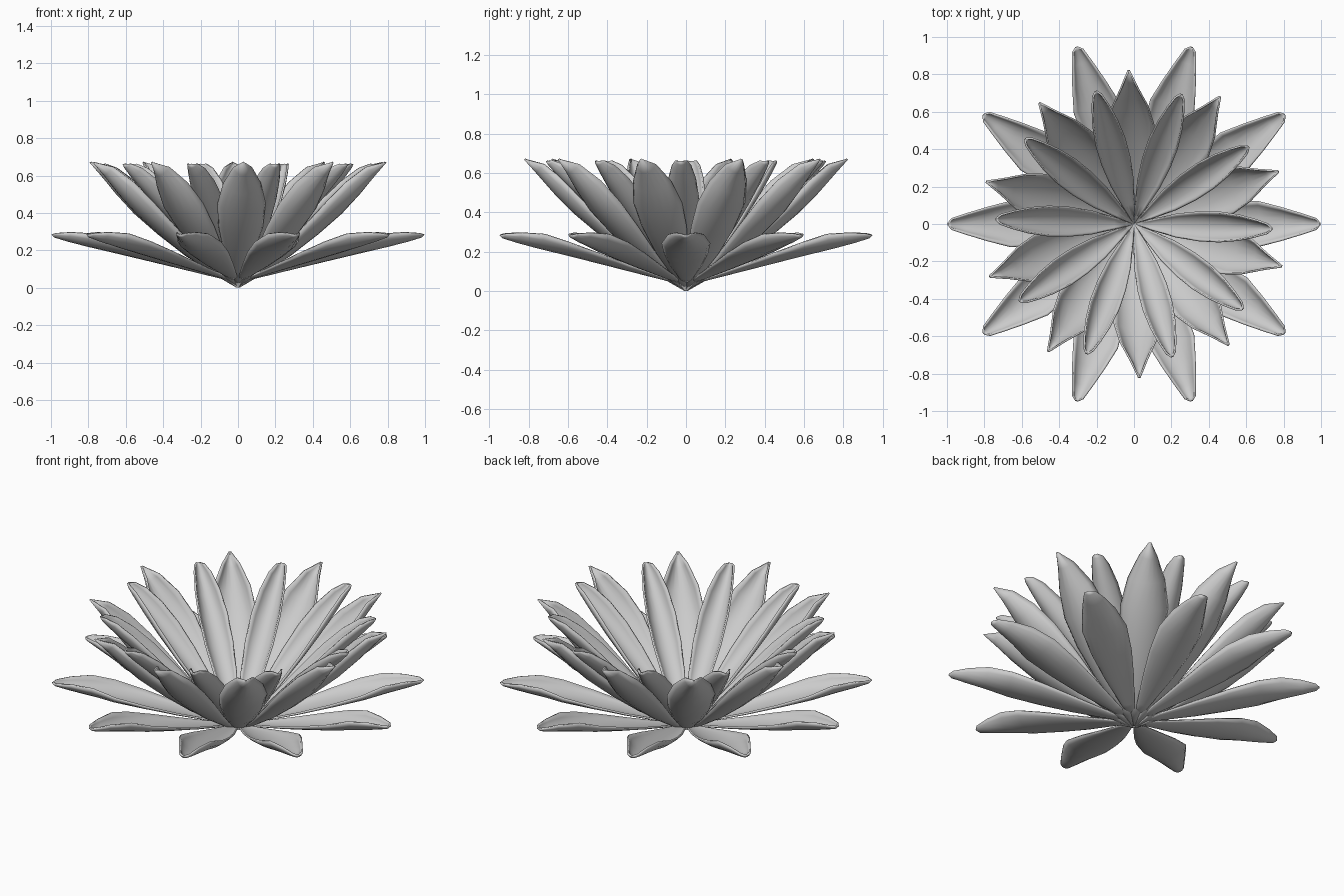
import bpy, bmesh, math
from mathutils import Matrix

if "Cube" in bpy.data.objects:
    bpy.data.objects.remove(bpy.data.objects["Cube"])

COLS = 8      # strips across one petal
COUNT = 10    # petals per ring


def petal_ring(name, tilt, start, rows):
    """Ring of cupped petals. Rows: distance along, half width, spine height, rim lift."""
    bm = bmesh.new()
    for k in range(COUNT):
        place = (Matrix.Rotation(math.radians(start + 360 / COUNT * k), 4, 'Z')
                 @ Matrix.Rotation(math.radians(-tilt), 4, 'Y'))
        grid = []
        for s, w, spine, lift in rows:
            line = []
            for j in range(COLS + 1):
                u = 2 * j / COLS - 1
                across = w * math.sin(u * 1.3) / math.sin(1.3)
                up = spine + lift * (1 - math.cos(u * 1.3)) / (1 - math.cos(1.3))
                line.append(bm.verts.new(place @ Matrix.Translation((s, across, up)).translation))
            grid.append(line)
        # weld each petal on its own so neighbours stay separate
        for a, b in zip(grid, grid[1:]):
            for j in range(COLS):
                bm.faces.new((a[j], b[j], b[j + 1], a[j + 1]))
        bmesh.ops.remove_doubles(bm, verts=[v for line in grid for v in line], dist=0.0005)
    for f in bm.faces:
        f.smooth = True
    mesh = bpy.data.meshes.new(name)
    bm.to_mesh(mesh)
    bm.free()
    obj = bpy.data.objects.new(name, mesh)
    bpy.context.collection.objects.link(obj)
    # thin sheet thickness
    mod = obj.modifiers.new("thickness", 'SOLIDIFY')
    mod.thickness = 0.01
    mod.offset = 0
    bpy.context.view_layer.objects.active = obj
    obj.select_set(True)
    bpy.ops.object.shade_smooth_by_angle(angle=math.radians(40))
    obj.select_set(False)
    return obj


# low, wide outer petals with blunt, scooped tips
petal_ring("outer_petals", 15.4, 0, [
    (0.01, 0.003, 0.030, 0), (0.15, 0.035, 0.026, 0.008), (0.35, 0.078, 0.020, 0.020),
    (0.53, 0.108, 0.014, 0.037), (0.70, 0.120, 0.008, 0.054), (0.83, 0.088, 0.003, 0.068),
    (0.94, 0.054, 0.001, 0.048), (1.015, 0.028, 0.003, 0.020), (1.033, 0.004, 0.012, 0)])

# raised middle petals with pointed tips
petal_ring("middle_petals", 39.3, 20, [
    (0.008, 0.003, 0, 0), (0.15, 0.038, -0.024, 0.013), (0.33, 0.082, -0.046, 0.034),
    (0.52, 0.115, -0.054, 0.056), (0.69, 0.125, -0.052, 0.072), (0.84, 0.096, -0.036, 0.076),
    (0.97, 0.045, -0.014, 0.055), (1.06, 0.003, 0, 0)])

# raised narrow inner petals, cupped and lying over the middle ring
petal_ring("inner_petals", 41.7, -2, [
    (0.01, 0.003, 0.004, 0), (0.14, 0.028, -0.006, 0.014), (0.32, 0.060, -0.014, 0.034),
    (0.50, 0.076, -0.016, 0.054), (0.66, 0.078, -0.015, 0.068), (0.80, 0.066, -0.012, 0.069),
    (0.91, 0.045, -0.008, 0.055), (0.97, 0.026, -0.002, 0.026), (0.99, 0.004, 0.004, 0)])
